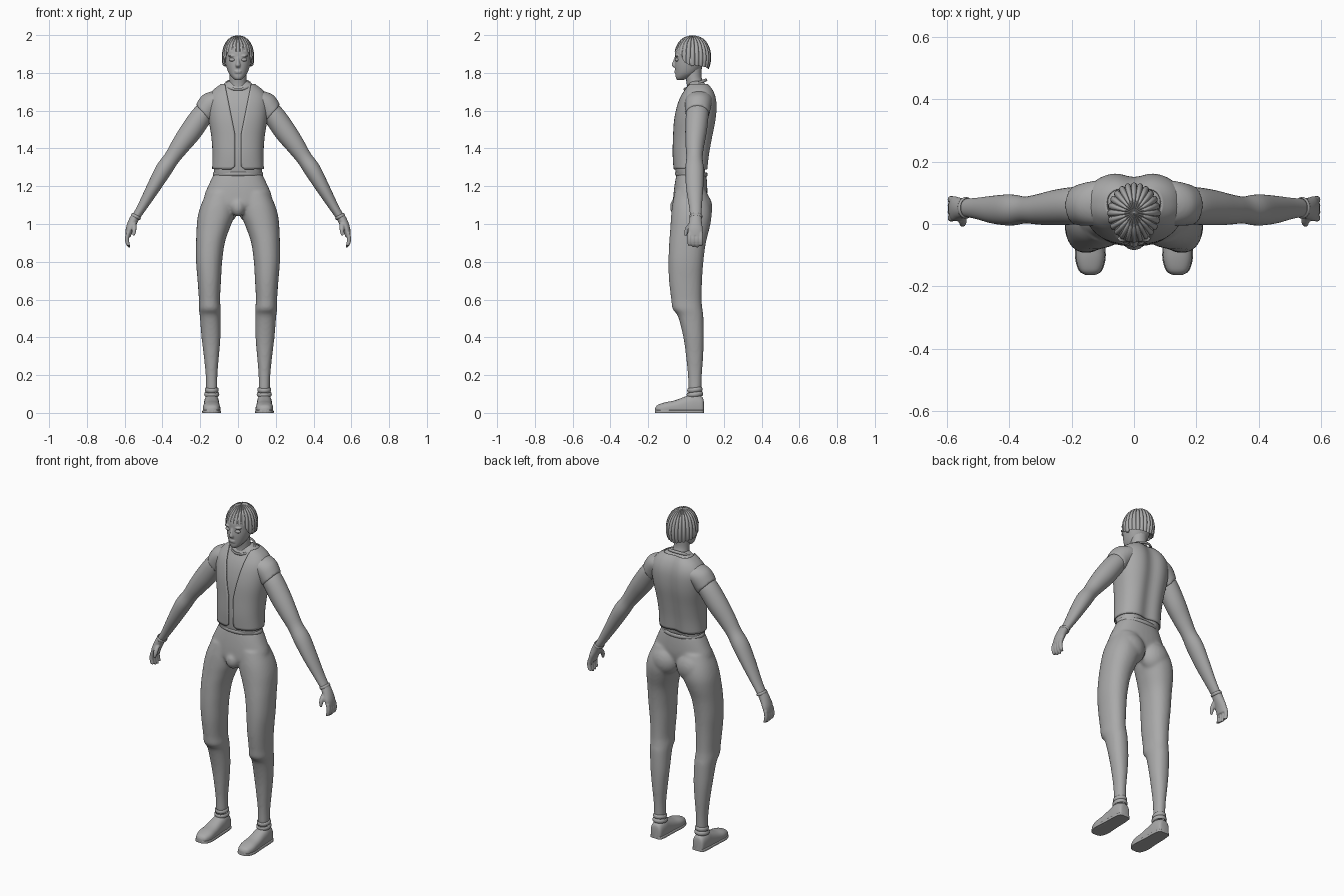
import bpy, bmesh, math
from mathutils import Vector, Matrix

if "Cube" in bpy.data.objects:
    bpy.data.objects.remove(bpy.data.objects["Cube"])

grey = bpy.data.materials.new("plain_grey")
grey.use_nodes = True
grey.diffuse_color = (0.4, 0.4, 0.4, 1)
grey.node_tree.nodes["Principled BSDF"].inputs["Base Color"].default_value = grey.diffuse_color

X, Y, Z = Vector((1, 0, 0)), Vector((0, 1, 0)), Vector((0, 0, 1))
SIDES = (("left", 1), ("right", -1))


def resample(rings, steps=4):
    """Smooth curve through ring values (x, y, z, half width, half depth)."""
    out = []
    for i in range(len(rings) - 1):
        p, q, r, s = (rings[min(max(i + k, 0), len(rings) - 1)] for k in (-1, 0, 1, 2))
        for n in range(steps):
            t = n / steps
            out.append([b + t / 2 * (c - a + t * (2 * a - 5 * b + 4 * c - d + t * (3 * (b - c) + d - a)))
                        for a, b, c, d in zip(p, q, r, s)])
    return out + [list(rings[-1])]


def loft(bm, rings, u=X, v=Y, power=2.0, side=1, groove=0, opening=None, seg=36, grow=0):
    """Skin rounded sections; an opening leaves a gap at the front."""
    rows = []
    for x, y, z, ru, rv in resample(rings):
        ru, rv = max(ru + grow, .002), max(rv + grow, .002)
        gap = math.asin(min(opening(z) / ru, .95) ** (power / 2)) if opening else 0
        count = seg + 1 if opening else seg
        row = []
        for k in range(count):
            a = gap + (math.tau - 2 * gap) * k / seg
            sx, sy = (math.copysign(abs(f) ** (2 / power), f) for f in (math.sin(a), -math.cos(a)))
            dent = groove * math.exp(-(sx * ru / .045) ** 2) if sy > 0 else 0
            co = Vector((x, y, z)) + u * ru * sx + v * (rv * sy - dent)
            row.append(bm.verts.new((co.x * side, co.y, max(co.z, 0))))
        rows.append(row)
    for low, high in zip(rows, rows[1:]):
        n = len(low)
        for k in range(n - 1 if opening else n):
            m = (k + 1) % n
            bm.faces.new((low[k], low[m], high[m], high[k]))
    if not opening:
        bm.faces.new(rows[0][::-1])
        bm.faces.new(rows[-1])


def column(*rows):
    """Upright sections given as height, centre x, half width, front y, back y."""
    return [(x, (f + b) / 2, z, w, (b - f) / 2) for z, x, w, f, b in rows]


def ball(bm, centre, size, turn=0):
    matrix = Matrix.Translation(centre) @ Matrix.Rotation(turn, 4, 'X') @ Matrix.Diagonal((*size, 1))
    bmesh.ops.create_uvsphere(bm, u_segments=24, v_segments=14, radius=1, matrix=matrix)


def band(bm, centre, rx, ry, thick, height, tilt=0, turn=0):
    """Rolled ring of cloth around a limb or neck."""
    place = Matrix.Translation(centre) @ Matrix.Rotation(turn, 4, 'Y') @ Matrix.Rotation(tilt, 4, 'X')
    rows = []
    for i in range(40):
        a = math.tau * i / 40
        rows.append([])
        for j in range(8):
            b = math.tau * j / 8
            d = thick * math.cos(b)
            co = Vector(((rx + d) * math.cos(a), (ry + d) * math.sin(a), height * math.sin(b)))
            rows[-1].append(bm.verts.new(place @ co))
    for i in range(40):
        for j in range(8):
            p, q, m = rows[i], rows[(i + 1) % 40], (j + 1) % 8
            bm.faces.new((p[j], q[j], q[m], p[m]))


def finish(name, bm, voxel=0, solid=0, relax=6):
    bmesh.ops.recalc_face_normals(bm, faces=bm.faces)
    for face in bm.faces:
        face.smooth = True
    mesh = bpy.data.meshes.new(name)
    bm.to_mesh(mesh)
    bm.free()
    mesh.materials.append(grey)
    ob = bpy.data.objects.new(name, mesh)
    bpy.context.collection.objects.link(ob)
    if voxel:
        mod = ob.modifiers.new("blend", 'REMESH')
        mod.mode, mod.voxel_size, mod.use_smooth_shade = 'VOXEL', voxel, True
        mod = ob.modifiers.new("relax", 'SMOOTH')
        mod.factor, mod.iterations = .5, relax
    elif solid:
        mod = ob.modifiers.new("cloth", 'SOLIDIFY')
        mod.thickness, mod.offset = solid, 0
    if not voxel:
        bpy.ops.object.select_all(action='DESELECT')
        bpy.context.view_layer.objects.active = ob
        ob.select_set(True)
        bpy.ops.object.shade_smooth_by_angle(angle=math.radians(50))
    return ob


# Shirt with sleeves
torso = column((1.25, 0, .125, -.05, .105), (1.29, 0, .128, -.057, .112), (1.37, 0, .126, -.062, .122),
               (1.46, 0, .132, -.06, .138), (1.55, 0, .146, -.055, .155), (1.62, 0, .152, -.042, .16),
               (1.67, 0, .147, -.025, .155), (1.71, 0, .12, -.004, .14), (1.74, 0, .08, .012, .118),
               (1.757, 0, .05, .02, .1))
bm = bmesh.new()
loft(bm, torso, power=2.4, groove=.018)
arm_u = Vector((.65, 0, .76))
for _, s in SIDES:
    loft(bm, [(.07, .07, 1.67, .045, .06), (.11, .068, 1.657, .057, .072), (.15, .064, 1.63, .064, .07),
              (.183, .06, 1.585, .062, .064)], u=arm_u, side=s)
finish("shirt", bm, voxel=.007, relax=5)

# Open vest over the shirt
bm = bmesh.new()
loft(bm, torso[1:-1], power=2.4, groove=.018, grow=.006, seg=72,
     opening=lambda z: .015 + max(0, z - 1.47) * .2 + max(0, 1.31 - z) ** 2 * 50)
finish("vest", bm, solid=.006)

# Collar and neck
bm = bmesh.new()
band(bm, (0, .05, 1.738), .066, .062, .006, .008, tilt=.42)
finish("collar", bm)
bm = bmesh.new()
loft(bm, [(0, .06, 1.69, .058, .055), (0, .05, 1.74, .047, .046), (0, .04, 1.78, .044, .042),
          (0, .04, 1.84, .046, .045)])
finish("neck", bm)

# Head with nose, lips, lids and ears
bm = bmesh.new()
loft(bm, column((1.762, 0, .014, -.046, -.015), (1.775, 0, .031, -.054, .02), (1.8, 0, .05, -.056, .06),
                (1.84, 0, .064, -.059, .09), (1.88, 0, .071, -.058, .11), (1.92, 0, .073, -.055, .115),
                (1.96, 0, .06, -.035, .1), (1.985, 0, .03, 0, .07)), power=2.15)
loft(bm, [(0, -.053, 1.885, .006, .006), (0, -.06, 1.86, .008, .01), (0, -.064, 1.84, .013, .012),
          (0, -.058, 1.828, .01, .005)], seg=16)
for h in (1.802, 1.809):
    ball(bm, (0, -.055, h), (.019, .007, .004))
for _, s in SIDES:
    ball(bm, (s * .074, .03, 1.862), (.01, .017, .028), .2)
    ball(bm, (s * .032, -.048, 1.89), (.022, .011, .006))
finish("head", bm, voxel=.0035, relax=3)
bm = bmesh.new()
for _, s in SIDES:
    ball(bm, (s * .03, -.047, 1.87), (.018, .012, .01))
finish("eyes", bm)

# Hair made of ridged locks fanning from the crown
bm = bmesh.new()
around, down = 240, 16
rows = []
for i in range(around):
    a = math.tau * i / around
    turn = abs(math.atan2(math.sin(a), math.cos(a)))
    lock = abs(math.cos(a * 12)) ** .6
    side = min(max((turn - .65) / .6, 0), 1)
    reach = 1.2 + .58 * side * side * (3 - 2 * side) + .14 * max(0, turn - 1.25) + .1 * lock
    rows.append([])
    for j in range(1, down + 1):
        phi = reach * j / down
        r = math.sin(phi) ** .85 * (1 + .09 * (lock - .75) * min(1, j / 5))
        z = 1.882 + .116 * math.cos(phi) - .006 * (1 - lock)
        rows[-1].append(bm.verts.new((.084 * r * math.sin(a), .035 - .096 * r * math.cos(a), z)))
top, inner = bm.verts.new((0, .035, 1.997)), bm.verts.new((0, .035, 1.9))
for p, q in zip(rows, rows[1:] + rows[:1]):
    bm.faces.new((top, p[0], q[0]))
    bm.faces.new((inner, q[-1], p[-1]))
    for j in range(down - 1):
        bm.faces.new((p[j], p[j + 1], q[j + 1], q[j]))
finish("hair", bm)

# Trousers: hips, seat and legs blended together
bm = bmesh.new()
loft(bm, column((1.265, 0, .128, -.05, .107), (1.21, 0, .154, -.06, .112), (1.15, 0, .178, -.067, .112),
                (1.1, 0, .17, -.068, .1), (1.06, 0, .11, -.05, .07)), power=2.3)
ball(bm, (0, -.045, 1.09), (.04, .04, .05))
for _, s in SIDES:
    loft(bm, column((1.17, .085, .08, -.06, .11), (1.1, .102, .094, -.073, .13), (1.04, .116, .097, -.079, .135),
                    (.98, .131, .088, -.083, .125), (.9, .146, .076, -.089, .105), (.8, .153, .069, -.093, .092),
                    (.7, .152, .062, -.09, .085), (.6, .151, .056, -.078, .083), (.55, .149, .058, -.071, .087),
                    (.51, .147, .055, -.042, .092), (.4, .143, .05, -.014, .094), (.3, .141, .04, 0, .091),
                    (.2, .14, .031, .01, .084), (.12, .139, .03, .013, .081)), power=2.2, side=s)
    ball(bm, (s * .085, .07, 1.085), (.088, .07, .09))
finish("trousers", bm, voxel=.008)
bm = bmesh.new()
band(bm, (0, .028, 1.264), .127, .08, .006, .012, tilt=-.04)
finish("waistband", bm)

for word, s in SIDES:
    # Bare arm
    bm = bmesh.new()
    loft(bm, [(.15, .062, 1.62, .05, .055), (.19, .059, 1.575, .057, .06), (.25, .053, 1.49, .058, .057),
              (.305, .047, 1.415, .05, .049), (.35, .045, 1.35, .042, .043), (.395, .045, 1.285, .044, .05),
              (.45, .046, 1.19, .036, .045), (.505, .05, 1.095, .026, .034), (.542, .052, 1.035, .021, .029)],
         u=Vector((.82, 0, .57)), side=s)
    finish(word + "_arm", bm)

    # Hand with thumb and four fingers
    bm = bmesh.new()
    loft(bm, [(.54, .052, 1.045, .024, .031), (.558, .05, 1.01, .024, .034), (.575, .049, .97, .02, .04),
              (.583, .05, .935, .015, .037)], u=Vector((.94, 0, .34)), side=s)
    for k in range(4):
        y, tip = .019 + .02 * k, .872 + .008 * abs(k - 1.6)
        loft(bm, [(.582, y, .955, .011, .011), (.588, y, .92, .011, .0115), (.582, y, .89, .01, .0105),
                  (.574, y, tip, .005, .006)], side=s, seg=12)
    loft(bm, [(.552, .035, 1.01, .014, .014), (.55, .013, .985, .013, .014), (.55, .002, .96, .011, .011),
              (.552, -.002, .938, .006, .006)], side=s, seg=14)
    finish(word + "_hand", bm, voxel=.004, relax=3)
    bm = bmesh.new()
    band(bm, (s * .54, .052, 1.04), .024, .031, .004, .008, turn=s * -.5)
    finish(word + "_wrist_cuff", bm)

    # Shoe, sole and rolled sock
    steps = ((.094, .02, .06), (.085, .034, .085), (.04, .04, .1), (0, .041, .088), (-.06, .044, .066),
             (-.11, .046, .056), (-.15, .034, .042), (-.163, .014, .026))
    bm = bmesh.new()
    loft(bm, [(.14, y, h * .4, w, h * .6) for y, w, h in steps], v=Z, power=2.5, side=s)
    finish(word + "_shoe", bm)
    bm = bmesh.new()
    loft(bm, [(.14, y, .006, w + .003, .01) for y, w, h in steps], v=Z, power=5, side=s)
    finish(word + "_sole", bm)
    bm = bmesh.new()
    for h, r in ((.098, .034), (.122, .031)):
        band(bm, (s * .139, .047, h), r, r + .004, .006, .012, tilt=.12)
    finish(word + "_sock", bm)
